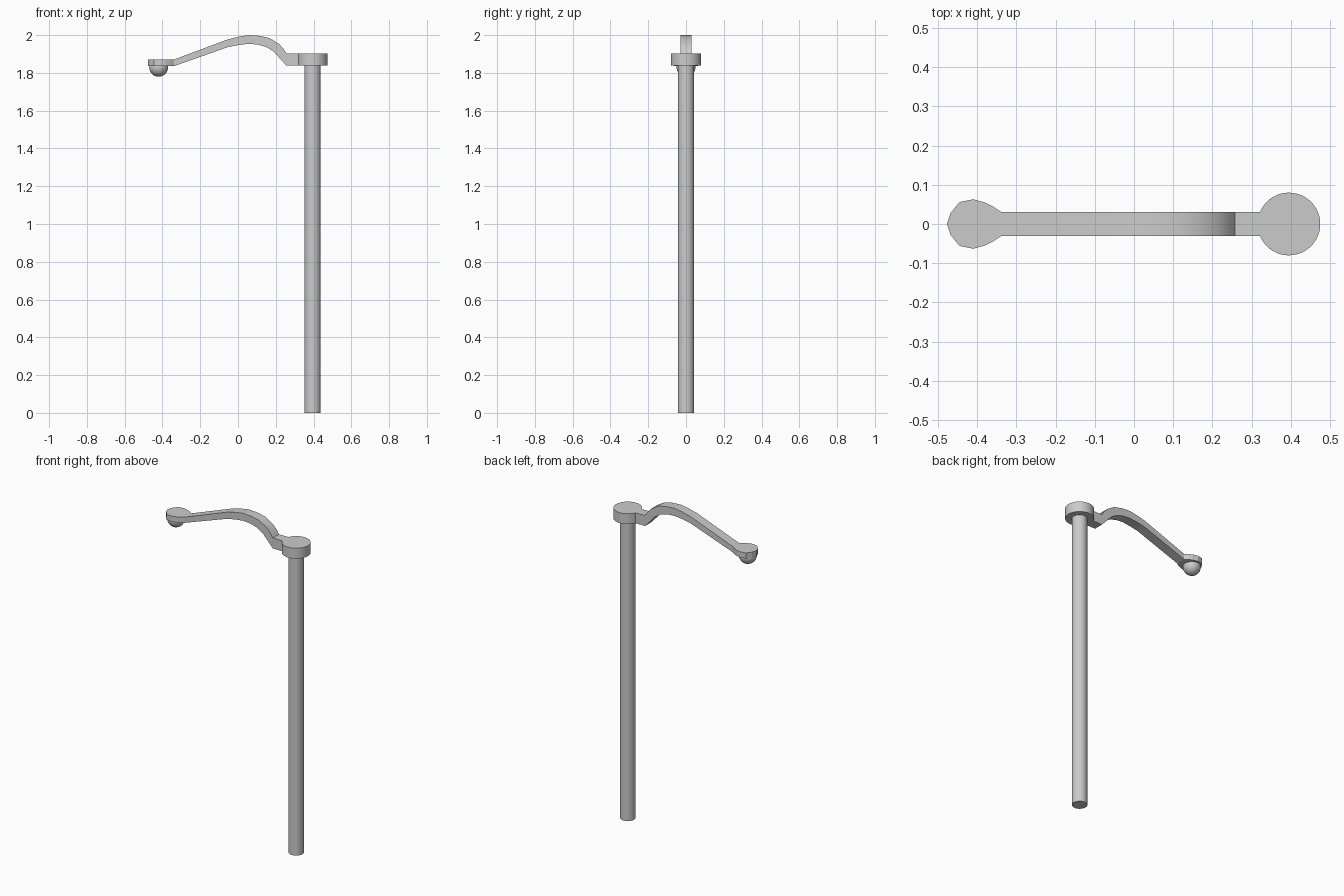
import bpy, bmesh, math
from mathutils import Matrix, Vector

if "Cube" in bpy.data.objects:
    bpy.data.objects.remove(bpy.data.objects["Cube"])

POLE_X, BALL_X = 0.395, -0.42


def finish(bm, name, smooth=True):
    bmesh.ops.recalc_face_normals(bm, faces=bm.faces)
    me = bpy.data.meshes.new(name)
    bm.to_mesh(me)
    bm.free()
    ob = bpy.data.objects.new(name, me)
    bpy.context.collection.objects.link(ob)
    if smooth:
        bpy.ops.object.select_all(action='DESELECT')
        ob.select_set(True)
        bpy.context.view_layer.objects.active = ob
        bpy.ops.object.shade_smooth_by_angle(angle=math.radians(32))
    return ob


def cylinder(name, x, r, z0, z1, sides):
    bm = bmesh.new()
    bmesh.ops.create_cone(bm, cap_ends=True, segments=sides, radius1=r, radius2=r,
                          depth=z1 - z0, matrix=Matrix.Translation((x, 0, (z0 + z1) / 2)))
    return finish(bm, name)


def extrude(name, points, offset, smooth=True):
    bm = bmesh.new()
    face = bm.faces.new([bm.verts.new(p) for p in points])
    new = bmesh.ops.extrude_face_region(bm, geom=[face])['geom']
    bmesh.ops.translate(bm, vec=Vector(offset),
                        verts=[v for v in new if isinstance(v, bmesh.types.BMVert)])
    return finish(bm, name, smooth)


# Upright pole and its round cap
cylinder("pole", POLE_X, 0.043, 0, 1.84, 32)
cylinder("pole_cap", POLE_X, 0.08, 1.838, 1.902, 48)

# Curved arm, side profile extruded across y
top = [(0.34, 1.902), (0.257, 1.902), (0.242, 1.926), (0.218, 1.953), (0.168, 1.984),
       (0.115, 1.996), (0.055, 2.0), (0.0, 1.991), (-0.055, 1.977), (-0.338, 1.871)]
bottom = [(-0.338, 1.836), (-0.055, 1.936), (0.0, 1.947), (0.055, 1.954), (0.105, 1.95),
          (0.15, 1.937), (0.19, 1.912), (0.218, 1.88), (0.257, 1.838), (0.34, 1.838)]
extrude("arm", [(x, -0.03, z) for x, z in top + bottom], (0, 0.06, 0))

# Lamp plate, half outline mirrored across y
half = [(-0.338, 0.03), (-0.36, 0.045), (-0.38, 0.055), (-0.41, 0.063),
        (-0.445, 0.056), (-0.468, 0.028)]
outline = half + [(-0.477, 0)] + [(x, -y) for x, y in reversed(half)]
extrude("lamp_plate", [(x, y, 1.836) for x, y in outline], (0, 0, 0.035), smooth=False)

# Half-dome lamp below the plate
bm = bmesh.new()
bmesh.ops.create_uvsphere(bm, u_segments=32, v_segments=16, radius=0.05)
bmesh.ops.bisect_plane(bm, geom=bm.verts[:] + bm.edges[:] + bm.faces[:], dist=1e-5,
                       plane_co=(0, 0, 0.01), plane_no=(0, 0, 1), clear_outer=True)
bmesh.ops.translate(bm, vec=(BALL_X, 0, 1.83), verts=bm.verts)
finish(bm, "lamp_dome")
